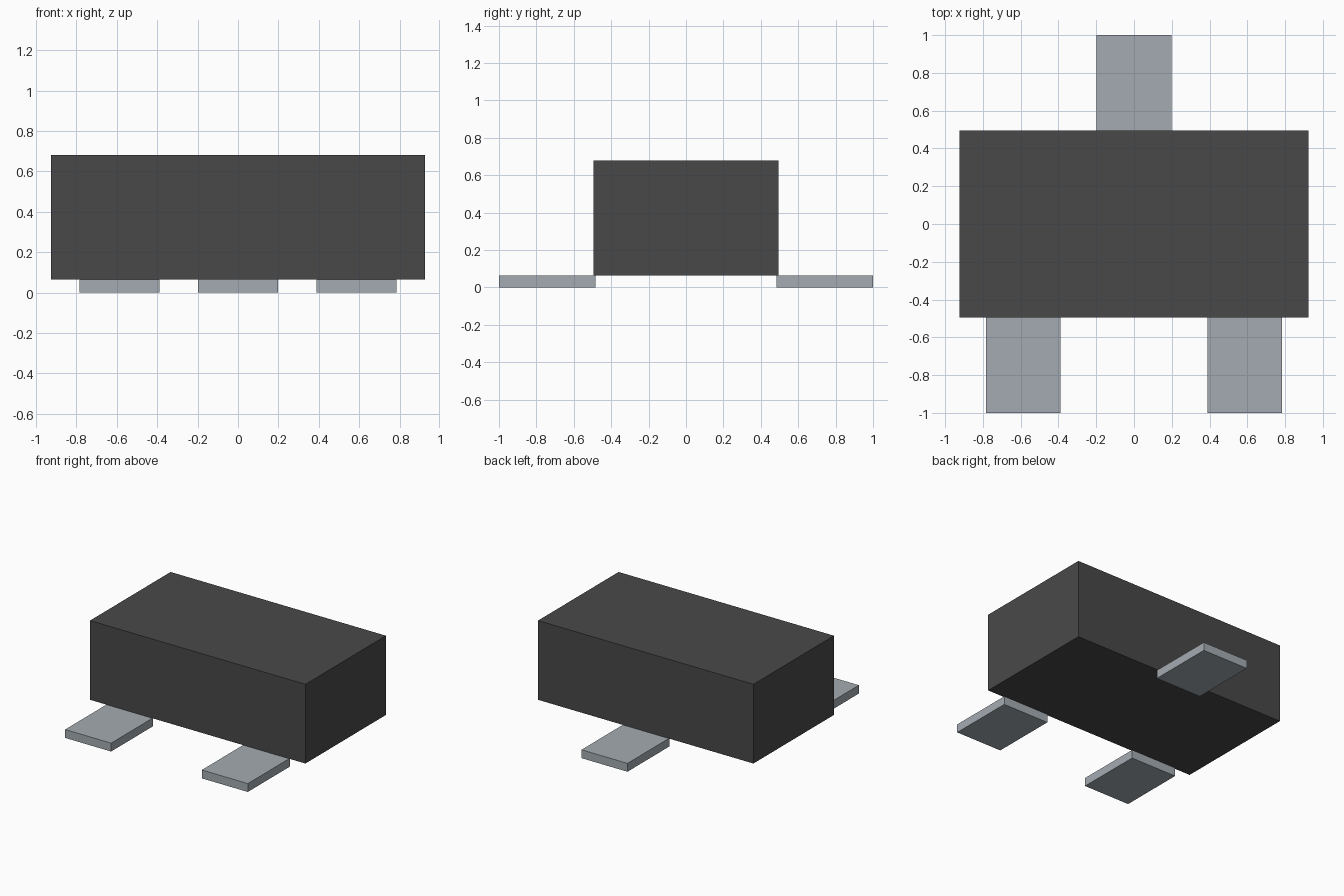
import bpy

cube = bpy.data.objects.get("Cube")
if cube:
    bpy.data.objects.remove(cube, do_unlink=True)


def make_material(name, rgb, metallic=0.0):
    mat = bpy.data.materials.new(name)
    mat.use_nodes = True
    color = (*rgb, 1.0)
    mat.diffuse_color = color
    mat.node_tree.nodes["Principled BSDF"].inputs["Base Color"].default_value = color
    return mat


def box(name, low, high, mat):
    """Axis-aligned box between two opposite corners."""
    center = [(a + b) / 2 for a, b in zip(low, high)]
    bpy.ops.mesh.primitive_cube_add(size=1, location=center)
    obj = bpy.context.object
    obj.name = name
    obj.scale = [b - a for a, b in zip(low, high)]
    bpy.ops.object.transform_apply(location=False, rotation=False, scale=True)
    obj.data.materials.append(mat)
    return obj


dark_plastic = make_material("dark grey plastic", (0.066, 0.066, 0.066))
tin = make_material("pale grey metal", (0.37, 0.41, 0.44))

LEAD_T = 0.065   # lead thickness, also the underside of the body
LEAD_W = 0.395   # lead width

# Rectangular package body
box("package_body", (-0.925, -0.494, LEAD_T), (0.925, 0.494, 0.68), dark_plastic)

# Flat leads: two at the front, one at the back, tucked just under the body edge
for name, x, side in (("front_right_lead", -0.587, -1),
                      ("front_left_lead", 0.587, -1),
                      ("back_lead", 0.0, 1)):
    y0, y1 = sorted((side * 0.485, side * 1.0))
    box(name, (x - LEAD_W / 2, y0, 0), (x + LEAD_W / 2, y1, LEAD_T), tin)
